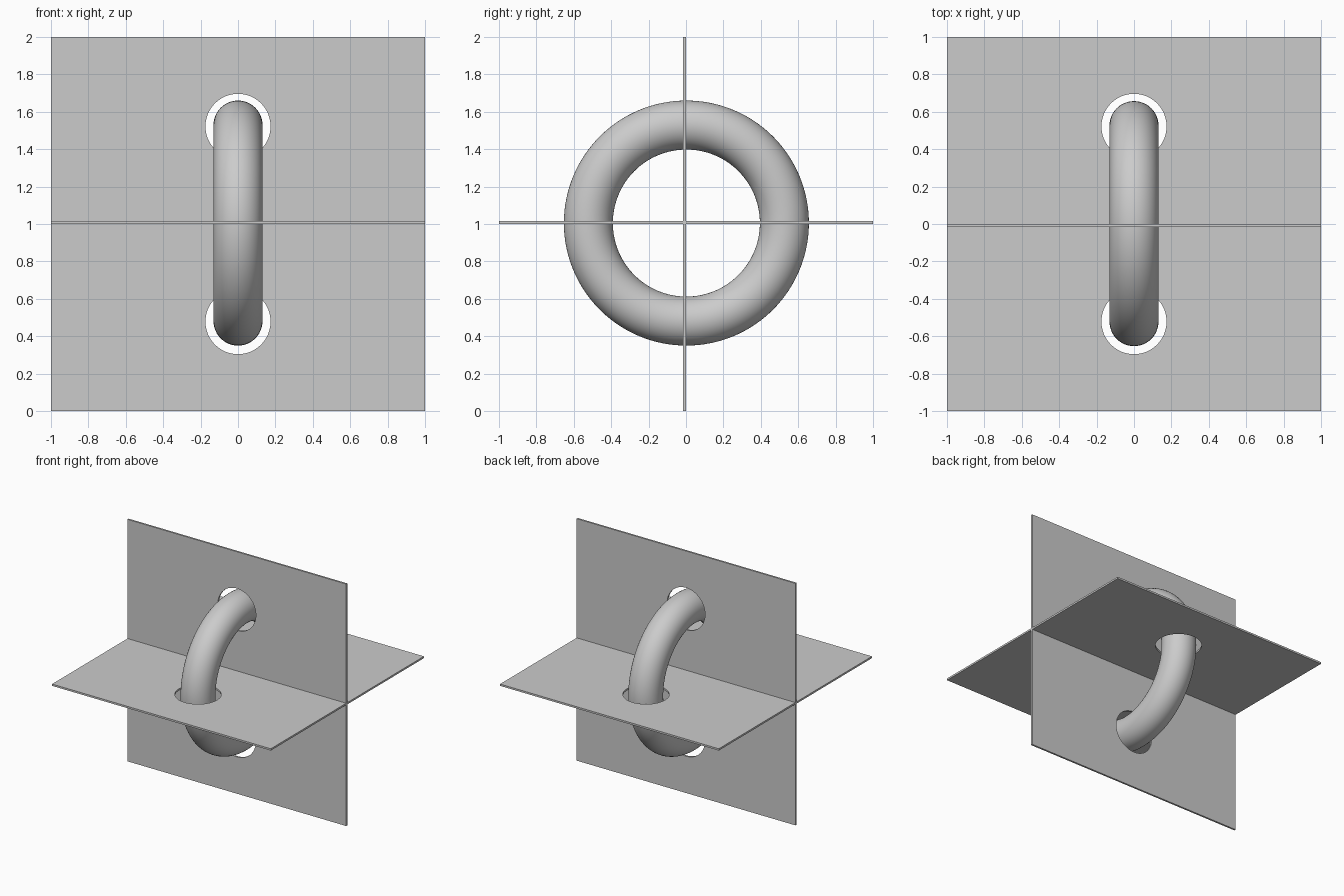
import bpy
from math import sin, cos, pi

if "Cube" in bpy.data.objects:
    bpy.data.objects.remove(bpy.data.objects["Cube"])

THICK = 0.015      # plate thickness
RING_R = 0.524     # ring centre line
TUBE_R = 0.131     # ring tube
HOLE_R = 0.174     # clearance hole


def add_loop(curve, points):
    spline = curve.splines.new('POLY')
    spline.points.add(len(points) - 1)
    for p, (x, y) in zip(spline.points, points):
        p.co = (x, y, 0, 1)
    spline.use_cyclic_u = True


def plate(name, location, rotation):
    """Square sheet with two round holes, as a filled 2D outline."""
    curve = bpy.data.curves.new(name, 'CURVE')
    curve.dimensions = '2D'
    curve.fill_mode = 'BOTH'
    curve.extrude = THICK / 2
    add_loop(curve, [(-1, -1), (1, -1), (1, 1), (-1, 1)])
    for side in (-1, 1):
        add_loop(curve, [(HOLE_R * cos(2 * pi * i / 64),
                          side * 0.522 + HOLE_R * sin(2 * pi * i / 64))
                         for i in range(64)])
    ob = bpy.data.objects.new(name, curve)
    bpy.context.collection.objects.link(ob)
    ob.location, ob.rotation_euler = location, rotation
    bpy.ops.object.select_all(action='DESELECT')
    ob.select_set(True)
    bpy.context.view_layer.objects.active = ob
    bpy.ops.object.convert(target='MESH')
    ob = bpy.context.object
    ob.name = name
    # weld caps to walls
    bpy.ops.object.mode_set(mode='EDIT')
    bpy.ops.mesh.select_all(action='SELECT')
    bpy.ops.mesh.remove_doubles(threshold=0.0001)
    bpy.ops.mesh.normals_make_consistent(inside=False)
    bpy.ops.object.mode_set(mode='OBJECT')
    bpy.ops.object.shade_smooth_by_angle()


# Two crossing sheets
plate("horizontal_plate", (0, 0, 1 + THICK / 2), (0, 0, 0))
plate("vertical_plate", (0, -THICK / 2, 1), (pi / 2, 0, 0))

# Ring threaded through all four holes
bpy.ops.mesh.primitive_torus_add(major_radius=RING_R, minor_radius=TUBE_R,
                                 major_segments=128, minor_segments=48,
                                 location=(0, 0.002, 1.005), rotation=(0, pi / 2, 0))
bpy.context.object.name = "ring"
bpy.ops.object.shade_smooth()
